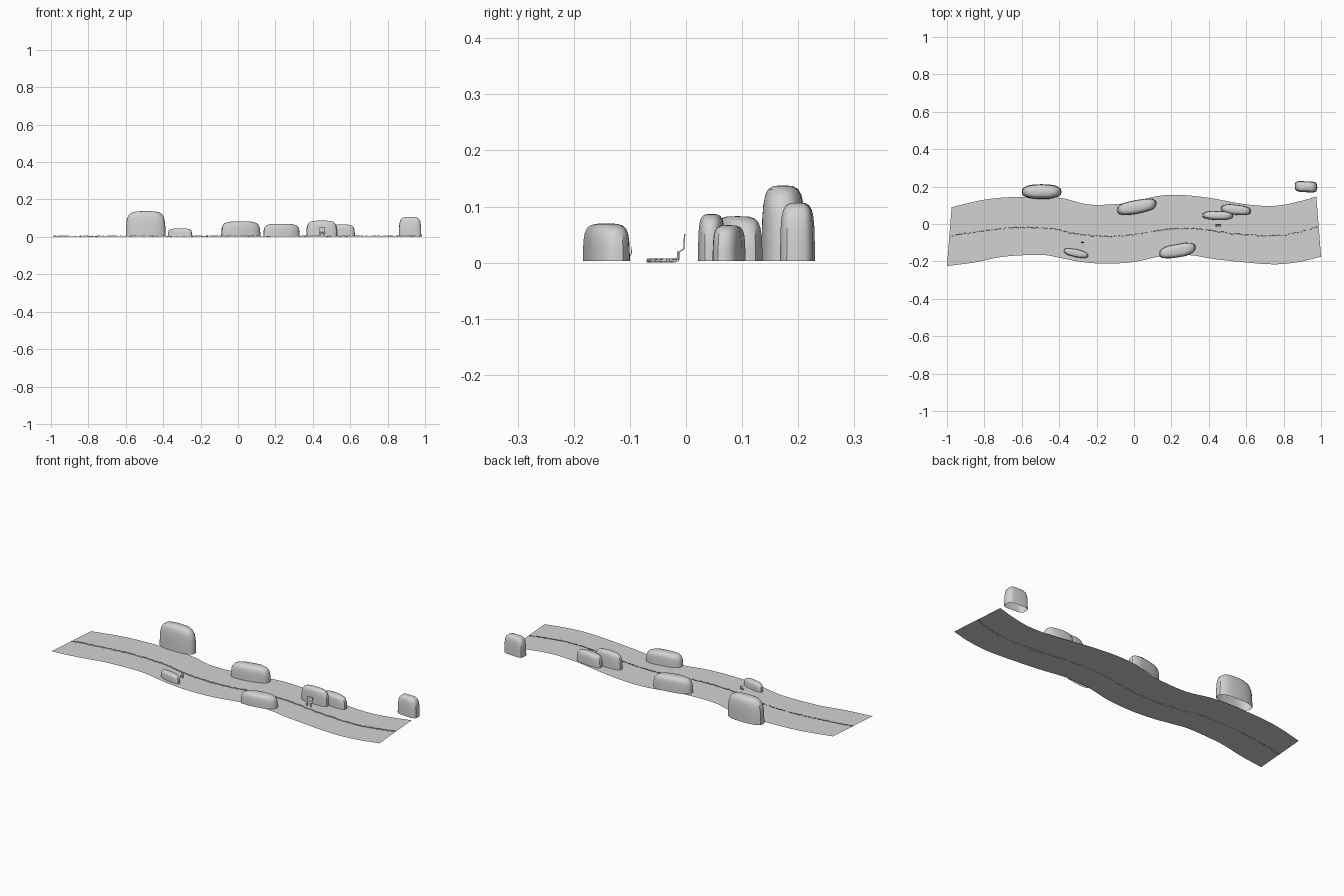
import bpy, bmesh, math, random
from mathutils import Vector

random.seed(4)
cube = bpy.data.objects.get("Cube")
if cube:
    bpy.data.objects.remove(cube, do_unlink=True)

grey = bpy.data.materials.new("stone grey")
grey.use_nodes = True
GREY = (0.65, 0.65, 0.65, 1)
grey.diffuse_color = GREY
grey.node_tree.nodes["Principled BSDF"].inputs["Base Color"].default_value = GREY

GROUND = 0.003


def finish(bm, name, smooth=None):
    bmesh.ops.recalc_face_normals(bm, faces=bm.faces)
    mesh = bpy.data.meshes.new(name)
    bm.to_mesh(mesh)
    bm.free()
    obj = bpy.data.objects.new(name, mesh)
    bpy.context.collection.objects.link(obj)
    mesh.materials.append(grey)
    if smooth:
        bpy.ops.object.select_all(action='DESELECT')
        obj.select_set(True)
        bpy.context.view_layer.objects.active = obj
        bpy.ops.object.shade_smooth_by_angle(angle=math.radians(smooth))
    return obj


def bridge(bm, rows, closed=False):
    """Skin quads between successive rows of vertices."""
    for a, b in zip(rows, rows[1:]):
        n = len(a)
        for i in range(n if closed else n - 1):
            j = (i + 1) % n
            bm.faces.new((a[i], a[j], b[j], b[i]))


def spline(points, steps=5):
    """Catmull-Rom curve through 2D points."""
    p = [Vector(q) for q in points]
    p = [2 * p[0] - p[1]] + p + [2 * p[-1] - p[-2]]
    out = []
    for a, b, c, d in zip(p, p[1:], p[2:], p[3:]):
        for k in range(steps):
            t = k / steps
            out.append(0.5 * (2 * b + (c - a) * t + (2 * a - 5 * b + 4 * c - d) * t * t
                              + (3 * b - a - 3 * c + d) * t ** 3))
    return out + [p[-2]]


# Winding ground strip
back = spline([(-.975, .09), (-.8, .13), (-.62, .145), (-.4, .14), (-.25, .105), (-.1, .106),
               (0, .12), (.13, .15), (.25, .155), (.4, .14), (.6, .105), (.75, .097),
               (.88, .12), (.975, .147)])
front = spline([(-1, -.225), (-.85, -.205), (-.7, -.175), (-.5, -.165), (-.4, -.18), (-.28, -.203),
                (-.15, -.212), (0, -.203), (.15, -.172), (.3, -.167), (.45, -.19),
                (.72, -.215), (.87, -.205), (1, -.175)])
bm = bmesh.new()
rows = [[bm.verts.new((*f.lerp(b, k / 4), GROUND)) for k in range(5)]
        for f, b in zip(front, back)]
bridge(bm, rows)
finish(bm, "ground_strip")

# Thin ragged ridge down the middle of the strip
bm = bmesh.new()
rows = []
middle = [f.lerp(b, 0.5) for f, b in zip(front, back)]
for a, b in zip(middle, middle[1:]):
    for k in range(5):
        p = a.lerp(b, k / 5)
        y = p.y - 0.022 * max(0, 1 - abs(p.x)) + random.uniform(-.004, .004)
        rows.append([bm.verts.new((p.x, y, random.uniform(0, GROUND))),
                     bm.verts.new((p.x, y + 0.002, random.uniform(.005, .008)))])
bridge(bm, rows)
finish(bm, "center_ridge")


# Hollow rounded rocks, open underneath
PROFILE = [(1, 0), (.99, .3), (.97, .55), (.92, .74), (.83, .87), (.68, .95), (.45, .99)]


def rock(name, x0, x1, y0, y1, height, skew=0, power=0.75):
    bm = bmesh.new()
    cx, cy = (x0 + x1) / 2, (y0 + y1) / 2
    hx = (x1 - x0) / 2
    hy = (y1 - y0) / 2 - abs(skew) * hx * 0.35
    sides = 20
    wobble = [random.uniform(.94, 1.03) for _ in range(sides)]
    rows = []
    for r, h in PROFILE:
        ring = []
        for i in range(sides):
            a = math.tau * i / sides
            c, s = math.cos(a), math.sin(a)
            x = hx * r * math.copysign(abs(c) ** power, c)
            y = hy * r * wobble[i] * math.copysign(abs(s) ** power, s) + skew * x
            ring.append(bm.verts.new((cx + x, cy + y, GROUND + (height - GROUND) * h)))
        rows.append(ring)
    bridge(bm, rows, closed=True)
    top = bm.verts.new((cx, cy, height))
    for i in range(sides):
        bm.faces.new((rows[-1][i], rows[-1][(i + 1) % sides], top))
    finish(bm, name, 35)


rock("rock_tall", -.6, -.387, .133, .212, .138)
rock("rock_small", -.375, -.245, -.182, -.13, .045, -.2)
rock("rock_back_middle", -.09, .12, .048, .136, .083, .17)
rock("rock_front_middle", .135, .33, -.185, -.1, .07, .17)
rock("rock_pair_left", .365, .53, .02, .07, .087, -.02)
rock("rock_pair_right", .465, .625, .046, .106, .067, -.1)
rock("rock_end", .86, .98, .168, .23, .107, -.05, .5)


# Little bent seats: two legs, sloping seat and upright back
def seat(name, x, y, size):
    bm = bmesh.new()

    def panel(xa, xb, path):
        bridge(bm, [[bm.verts.new((x + u * size, y + p * size, GROUND + h * size))
                     for u in (xa, xb)] for p, h in path])

    for side in (-1, 1):
        panel(side * .15, side * .32, [(-.2, 0), (-.17, .36)])
    panel(-.32, .32, [(-.17, .36), (0, .46), (.03, 1)])
    obj = finish(bm, name)
    mod = obj.modifiers.new("thickness", 'SOLIDIFY')
    mod.thickness = 0.05 * size


seat("seat_back", .45, -.005, .048)
seat("seat_front", -.275, -.098, .025)
